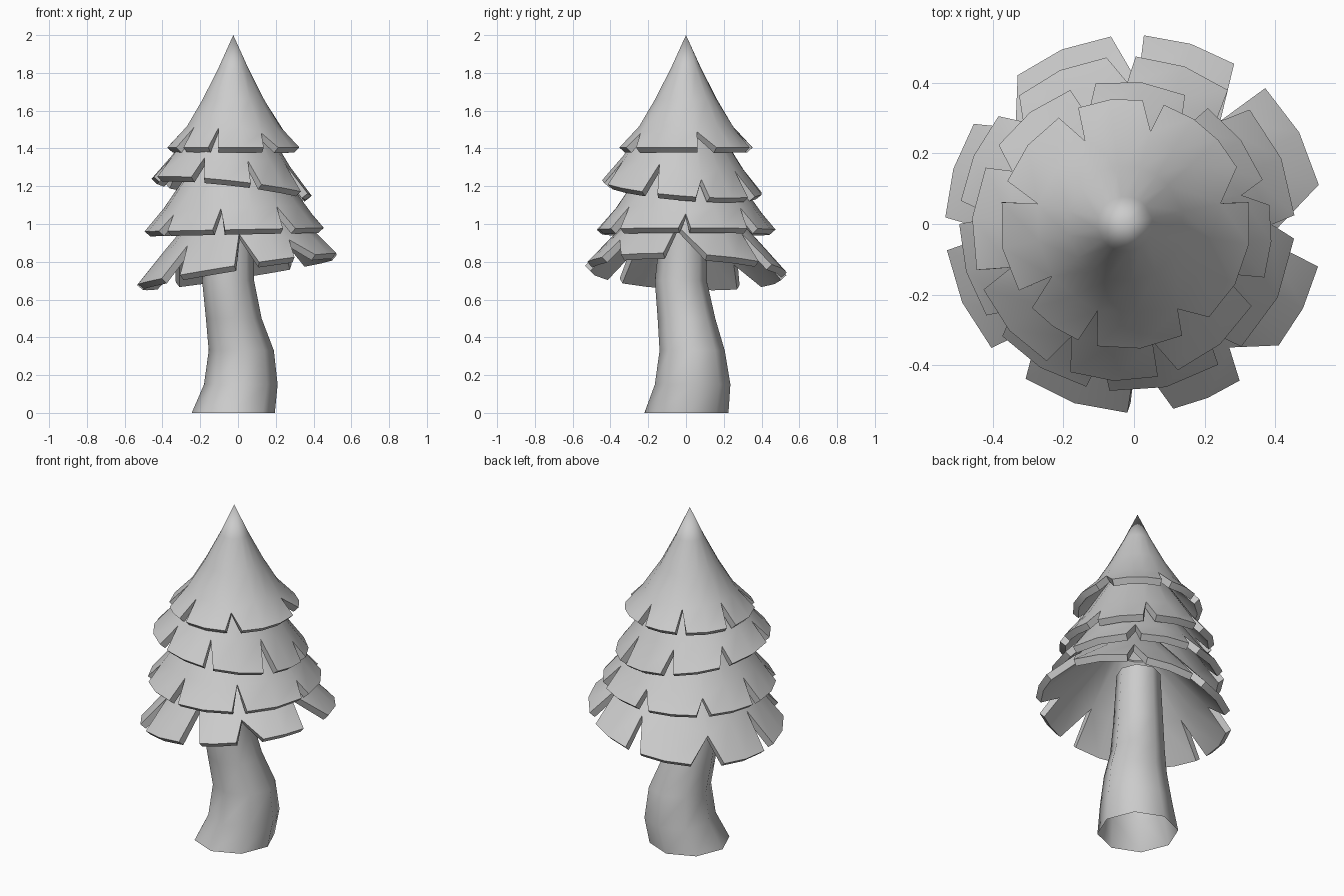
import bpy, bmesh, random
from math import sin, cos, radians, pi

if "Cube" in bpy.data.objects:
    bpy.data.objects.remove(bpy.data.objects["Cube"])

random.seed(4)


def finish(name, bm, thickness=0, smooth=32):
    mesh = bpy.data.meshes.new(name)
    bm.to_mesh(mesh)
    bm.free()
    ob = bpy.data.objects.new(name, mesh)
    bpy.context.collection.objects.link(ob)
    bpy.ops.object.select_all(action='DESELECT')
    bpy.context.view_layer.objects.active = ob
    ob.select_set(True)
    if thickness:
        mod = ob.modifiers.new("thickness", 'SOLIDIFY')
        mod.thickness = thickness
        mod.offset = -1
        bpy.ops.object.modifier_apply(modifier=mod.name)
    bpy.ops.object.shade_smooth_by_angle(angle=radians(smooth))
    return ob


# Bent eight-sided trunk, open at the base: z, x min, x max, y min, y max
def build_trunk():
    rows = [(0, -.245, .195, -.22, .225), (.15, -.18, .21, -.165, .235),
            (.33, -.155, .19, -.14, .205), (.5, -.17, .125, -.15, .155),
            (.7, -.19, .085, -.165, .11), (1.0, -.16, .08, -.13, .11)]
    bm = bmesh.new()
    n, rings = 8, []
    for z, x0, x1, y0, y1 in rows:
        rings.append([bm.verts.new(((x0 + x1) / 2 + (x1 - x0) / 2 * cos(2 * pi * i / n),
                                    (y0 + y1) / 2 + (y1 - y0) / 2 * sin(2 * pi * i / n), z))
                      for i in range(n)])
    for a, b in zip(rings, rings[1:]):
        for i in range(n):
            j = (i + 1) % n
            bm.faces.new((a[i], a[j], b[j], b[i]))
    finish("trunk", bm, smooth=65)


# Skirt of foliage: profile runs rim, notch level, upper rings; flaps are angle ranges
def build_tier(name, centre, tilt, profile, flaps, apex=None):
    bm = bmesh.new()

    def point(r, z, deg):
        x, y = r * cos(radians(deg)), r * sin(radians(deg))
        return bm.verts.new((centre[0] + x, centre[1] + y, z + tilt[0] * x + tilt[1] * y))

    (rim_r, rim_z), (notch_r, notch_z) = profile[:2]
    rims, angles, depths = [], [], []
    for k, (a, b) in enumerate(flaps):
        prev_end = flaps[k - 1][1] - (360 if k == 0 else 0)
        angles.append(prev_end + (a - prev_end) * random.uniform(.1, .7))
        depths.append(random.uniform(.05, .5))
        steps = 2 if b - a < 45 else 3
        flap = [a + (b - a) * i / steps for i in range(steps + 1)]
        angles += flap[1:-1]
        depths += [.1] * (steps - 1)
        rims.append([point(rim_r, rim_z, d) for d in flap])
    # Notch tips vary a little in depth
    ring = [point(notch_r + t * (rim_r - notch_r), notch_z + t * (rim_z - notch_z), d)
            for d, t in zip(angles, depths)]
    n, i = len(ring), 0
    for rim in rims:
        for p, q in zip(rim, rim[1:]):
            bm.faces.new((p, q, ring[(i + 1) % n], ring[i]))
            i += 1
    for r, z in profile[2:]:
        upper = [point(r, z, d) for d in angles]
        for i in range(n):
            j = (i + 1) % n
            bm.faces.new((ring[i], ring[j], upper[j], upper[i]))
        ring = upper
    if apex:
        tip = bm.verts.new(apex)
        for i in range(n):
            bm.faces.new((ring[i], ring[(i + 1) % n], tip))
    finish(name, bm, .04)


build_trunk()
build_tier("bottom_foliage", (0, 0), (.155, -.04),
           [(.535, .76), (.36, .95), (.15, 1.17)],
           [(12, 46), (58, 87), (97, 128), (148, 178), (188, 221),
            (235, 268), (282, 304), (320, 347)])
build_tier("lower_foliage", (-.02, 0), (.02, 0),
           [(.475, .97), (.365, 1.1), (.16, 1.4)],
           [(3, 43), (53, 87), (97, 130), (140, 172), (180, 213),
            (222, 256), (264, 303), (313, 355)])
build_tier("upper_foliage", (-.035, -.02), (-.11, -.08),
           [(.425, 1.195), (.3, 1.35), (.14, 1.6)],
           [(20, 55), (65, 100), (110, 145), (155, 195), (203, 240),
            (250, 284), (292, 330), (342, 370)])
build_tier("top_foliage", (-.025, 0), (0, 0),
           [(.355, 1.405), (.238, 1.53), (.165, 1.66), (.078, 1.83)],
           [(27, 72), (82, 112), (122, 160), (170, 212), (222, 248),
            (257, 297), (312, 370)],
           apex=(-.025, 0, 2))
